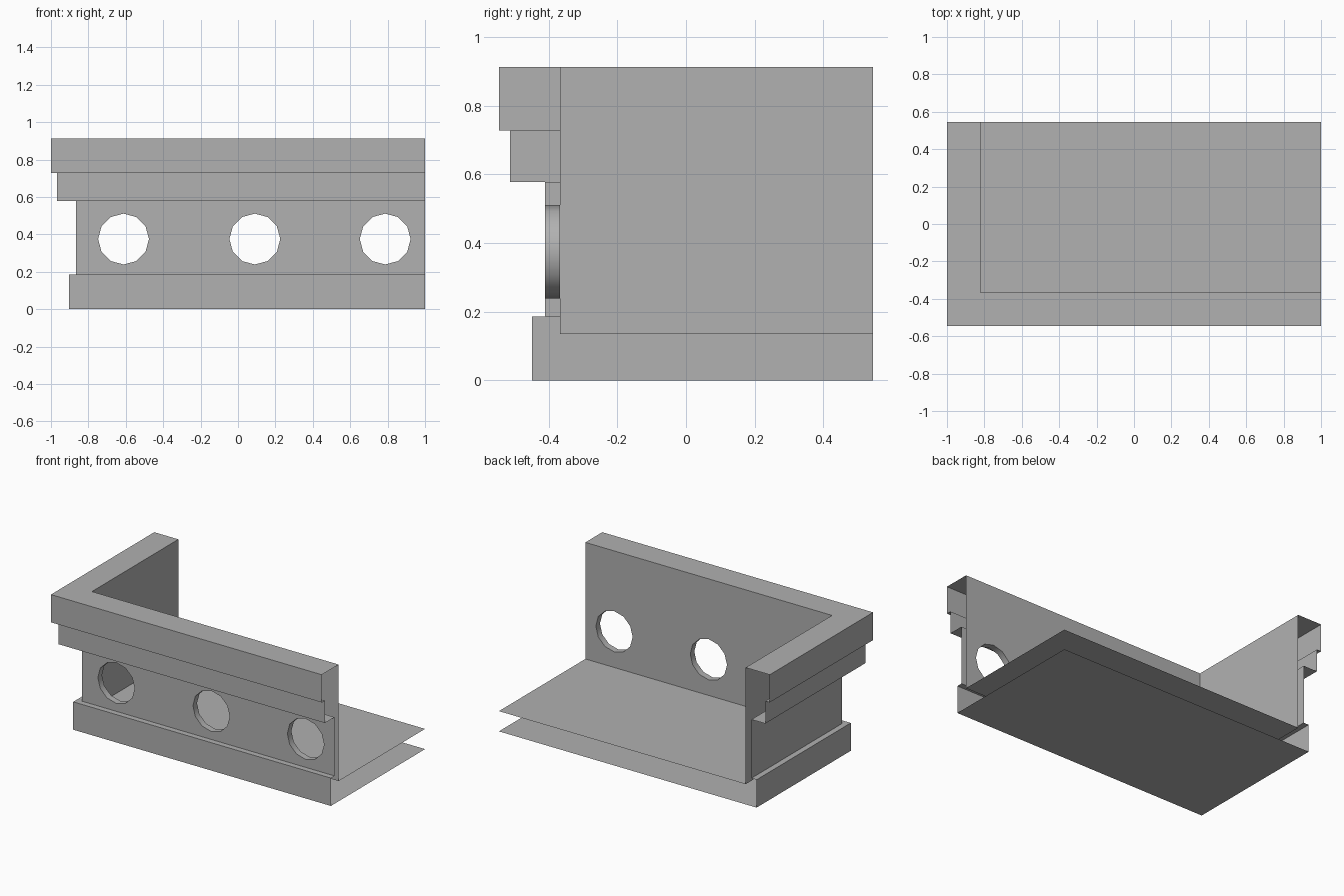
import bpy, bmesh, math
from mathutils import Vector

if "Cube" in bpy.data.objects:
    bpy.data.objects.remove(bpy.data.objects["Cube"])

X_END, Y_END = 1.0, 0.545      # open ends of the two walls
CORNER = 0.455                 # left wall offset relative to the front wall
FLOOR_Z = 0.135
HOLE_X, HOLE_Z, HOLE_R, SIDES = (-0.612, 0.09, 0.787), 0.375, 0.136, 12

# wall section: (distance outward, height), inner face up, over and down
PROFILE = [(0.367, FLOOR_Z), (0.367, 0.913), (0.545, 0.913), (0.545, 0.728),
           (0.512, 0.728), (0.512, 0.578), (0.41, 0.578), (0.41, 0.186),
           (0.448, 0.186), (0.448, 0.0)]
INNER, OUTER = 0, 6            # profile segments pierced by the round openings

# plain mid grey
grey = bpy.data.materials.new("mid_grey")
grey.diffuse_color = (0.44, 0.44, 0.44, 1)
grey.use_nodes = True
grey.node_tree.nodes["Principled BSDF"].inputs["Base Color"].default_value = grey.diffuse_color


def finish(bm, name, smooth=False):
    me = bpy.data.meshes.new(name)
    bm.to_mesh(me)
    bm.free()
    me.materials.append(grey)
    ob = bpy.data.objects.new(name, me)
    bpy.context.collection.objects.link(ob)
    if smooth:
        bpy.ops.object.select_all(action='DESELECT')
        ob.select_set(True)
        bpy.context.view_layer.objects.active = ob
        bpy.ops.object.shade_smooth_by_angle(angle=math.radians(40))
    return ob


def loop_edges(bm, verts):
    out = []
    for a, b in zip(verts, verts[1:] + verts[:1]):
        out.append(bm.edges.get((a, b)) or bm.edges.new((a, b)))
    return out


def pierced_panel(bm, border, y, normal):
    """Flat panel with the round openings left out; returns the rims."""
    rims = [[bm.verts.new((x + HOLE_R * math.cos(k * math.tau / SIDES), y,
                           HOLE_Z + HOLE_R * math.sin(k * math.tau / SIDES)))
             for k in range(SIDES)] for x in HOLE_X]
    edges = loop_edges(bm, border)
    for rim in rims:
        edges += loop_edges(bm, rim)
    res = bmesh.ops.triangle_fill(bm, edges=edges, use_beauty=True, normal=normal)
    for f in res["geom"]:
        if isinstance(f, bmesh.types.BMFace):
            f.normal_update()
            if f.normal.dot(normal) < 0:
                f.normal_flip()
    return rims


# corner wall: profile carried along the front and round the left corner
bm = bmesh.new()
rows = [[bm.verts.new(p) for p in ((X_END, -d, z), (-d - CORNER, -d, z),
                                   (-d - CORNER, Y_END, z))] for d, z in PROFILE]
rims = {}
for i, (low, high) in enumerate(zip(rows, rows[1:])):
    for j in range(2):
        quad = [low[j], low[j + 1], high[j + 1], high[j]]
        if j == 0 and i in (INNER, OUTER):
            normal = Vector((0, 1 if i == INNER else -1, 0))
            rims[i] = pierced_panel(bm, quad, -PROFILE[i][0], normal)
        else:
            bm.faces.new(quad)

# tunnels joining the inner and outer rims
for rin, rout in zip(rims[INNER], rims[OUTER]):
    centre = sum((v.co for v in rin), Vector()) / SIDES
    for k in range(SIDES):
        n = (k + 1) % SIDES
        f = bm.faces.new((rin[k], rin[n], rout[n], rout[k]))
        f.normal_update()
        if f.normal.dot(centre - f.calc_center_median()) < 0:
            f.normal_flip()
finish(bm, "corner_wall", smooth=True)

# floor and underside, single sheets with open edges
for name, (d, z), up in (("floor", PROFILE[0], True), ("underside", PROFILE[-1], False)):
    bm = bmesh.new()
    pts = [(-d - CORNER, -d, z), (X_END, -d, z), (X_END, Y_END, z), (-d - CORNER, Y_END, z)]
    bm.faces.new([bm.verts.new(p) for p in (pts if up else pts[::-1])])
    finish(bm, name)
